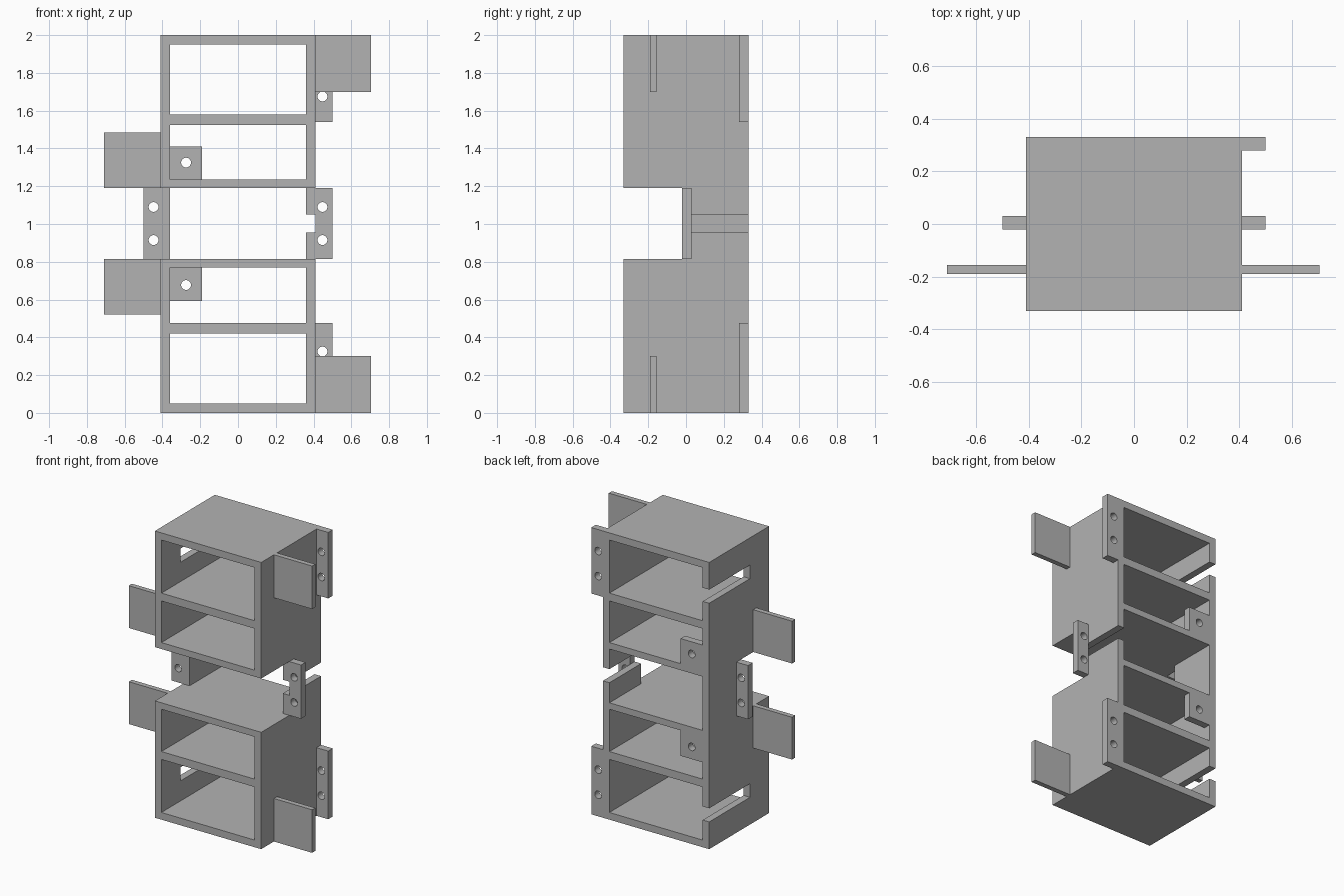
import bpy
import math

cube = bpy.data.objects.get("Cube")
if cube:
    bpy.data.objects.remove(cube, do_unlink=True)

# Single flat colour
grey = bpy.data.materials.new("plain_grey")
grey.use_nodes = True
GREY = (0.45, 0.45, 0.45, 1)
grey.diffuse_color = GREY
grey.node_tree.nodes["Principled BSDF"].inputs["Base Color"].default_value = GREY

W, D, WALL = 0.41, 0.33, 0.05     # half width, half depth, wall thickness
IN = W - WALL                     # inner half width
GAP = (0.815, 1.19)               # open middle bay
HOLE_R = 0.026


def box(name, x, y, z):
    """Box from (min, max) pairs."""
    bpy.ops.mesh.primitive_cube_add(
        size=1, location=[sum(r) / 2 for r in (x, y, z)])
    ob = bpy.context.object
    ob.name = name
    ob.scale = [r[1] - r[0] for r in (x, y, z)]
    bpy.ops.object.transform_apply(location=True, rotation=False, scale=True)
    ob.data.materials.append(grey)
    return ob


def cut(ob, cutters):
    """Subtract each cutter from the object and delete the cutters."""
    for c in cutters:
        c.hide_render = True
        mod = ob.modifiers.new("cut", 'BOOLEAN')
        mod.operation = 'DIFFERENCE'
        mod.solver = 'EXACT'
        mod.object = c
    deps = bpy.context.evaluated_depsgraph_get()
    mesh = bpy.data.meshes.new_from_object(ob.evaluated_get(deps))
    ob.modifiers.clear()
    ob.data = mesh
    for c in cutters:
        bpy.data.objects.remove(c, do_unlink=True)


def drill(ob, x, heights):
    """Drill round holes along y."""
    y = sum(v.co.y for v in ob.data.vertices) / len(ob.data.vertices)
    cutters = []
    for z in heights:
        bpy.ops.mesh.primitive_cylinder_add(
            vertices=32, radius=HOLE_R, depth=0.2,
            location=(x, y, z), rotation=(math.pi / 2, 0, 0))
        bpy.context.object.data.materials.append(grey)
        cutters.append(bpy.context.object)
    cut(ob, cutters)
    bpy.ops.object.select_all(action='DESELECT')
    ob.select_set(True)
    bpy.context.view_layer.objects.active = ob
    bpy.ops.object.shade_smooth_by_angle(angle=math.radians(30))


# Shelf frame: four compartments, a recessed open bay and side slots
frame = box("shelf_frame", (-W, W), (-D, D), (0, 2))
bays = [(0.05, 0.42), (0.475, 0.77), GAP, (1.235, 1.525), (1.58, 1.95)]
cutters = [box("bay_cutter", (-IN, IN), (-1, 1), z) for z in bays]
cutters.append(box("recess_cutter", (-1, 1), (-1, -0.02), GAP))
cutters.append(box("left_slot_cutter", (IN - 0.03, W + 0.1), (-1, 1), (0.955, 1.05)))
for zc in (0.2375, 1.7625):
    cutters.append(box("right_slot_cutter", (-W - 0.1, -IN + 0.03), (-0.12, 1),
                       (zc - 0.0475, zc + 0.0475)))
cut(frame, cutters)

# Wide plates at the sides
for name, x, z in (("left_plate_upper", (W, 0.705), (1.70, 2)),
                   ("left_plate_lower", (W, 0.705), (0, 0.30)),
                   ("right_plate_upper", (-0.71, -W), (1.19, 1.485)),
                   ("right_plate_lower", (-0.71, -W), (0.52, 0.815))):
    box(name, x, (-0.19, -0.155), z)

# Drilled fixing tabs on the sides
for name, x, y, z, mid in (
        ("left_back_tab_upper", (W, 0.5), (0.28, D), (1.54, 2), 1.7625),
        ("left_back_tab_lower", (W, 0.5), (0.28, D), (0, 0.475), 0.2375),
        ("left_middle_tab", (W, 0.5), (-0.02, 0.03), GAP, 1.0025),
        ("right_middle_tab", (-0.5, -W), (-0.02, 0.03), GAP, 1.0025)):
    tab = box(name, x, y, z)
    drill(tab, math.copysign(0.447, x[0]), (mid - 0.0875, mid + 0.0875))

# Drilled square lugs inside the back corners
for name, z, hole in (("back_lug_upper", (1.235, 1.41), 1.325),
                      ("back_lug_lower", (0.592, 0.77), 0.677)):
    lug = box(name, (-IN, -0.19), (0.28, D), z)
    drill(lug, -0.275, (hole,))
